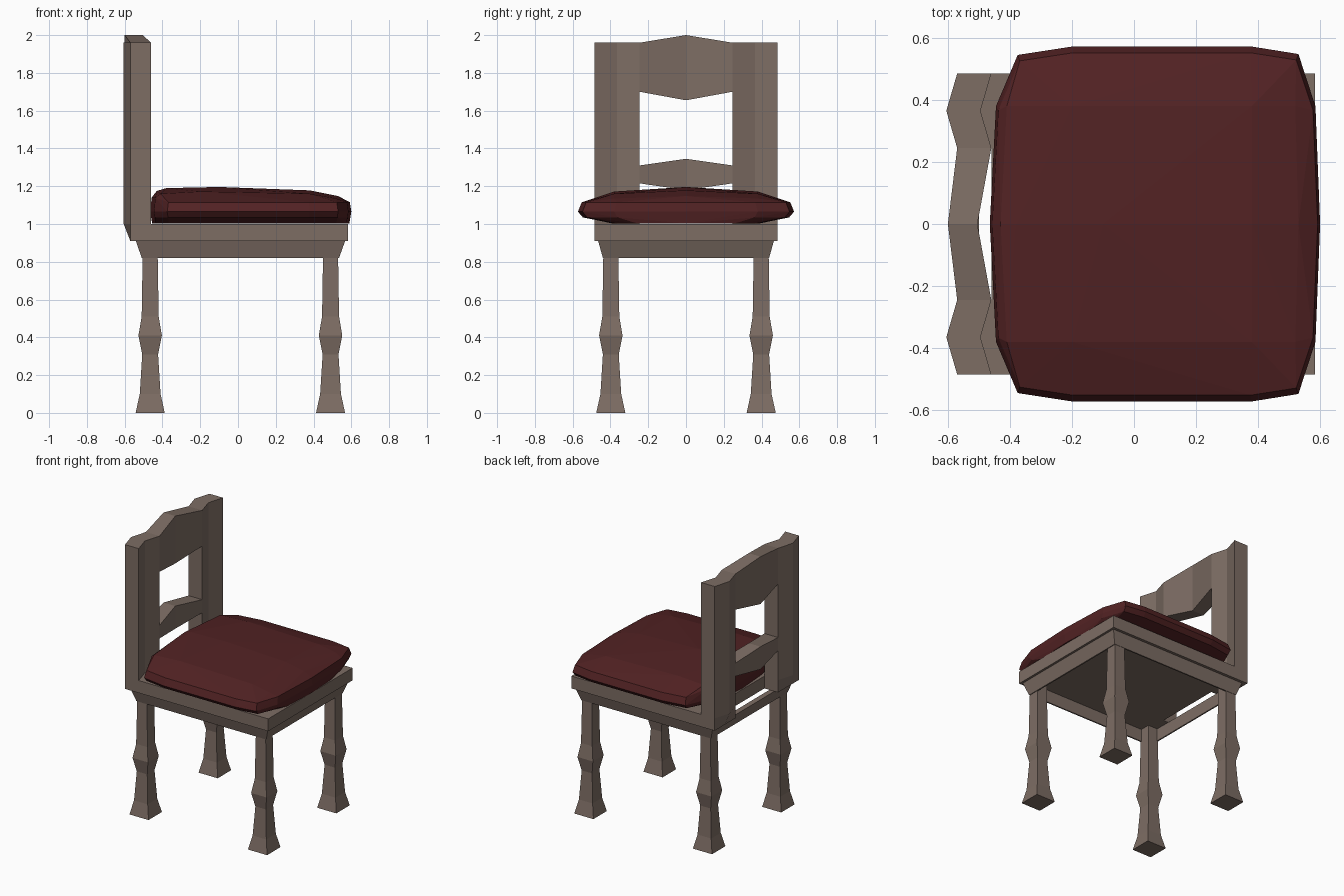
import bpy, bmesh

if "Cube" in bpy.data.objects:
    bpy.data.objects.remove(bpy.data.objects["Cube"], do_unlink=True)


def material(name, color):
    m = bpy.data.materials.new(name)
    m.use_nodes = True
    m.diffuse_color = color
    m.node_tree.nodes["Principled BSDF"].inputs["Base Color"].default_value = color
    return m


wood = material("greyed wood", (0.205, 0.153, 0.127, 1))
fabric = material("dark red fabric", (0.084, 0.016, 0.017, 1))


def finish(name, bm, mat):
    bmesh.ops.recalc_face_normals(bm, faces=bm.faces)
    mesh = bpy.data.meshes.new(name)
    bm.to_mesh(mesh)
    bm.free()
    mesh.materials.append(mat)
    obj = bpy.data.objects.new(name, mesh)
    bpy.context.collection.objects.link(obj)
    return obj


def loft(name, rings, closed=False):
    """Skin rings of points; cap the ends, or join last to first."""
    bm = bmesh.new()
    loops = [[bm.verts.new(p) for p in ring] for ring in rings]
    n = len(loops[0])
    pairs = list(zip(loops, loops[1:]))
    if closed:
        pairs.append((loops[-1], loops[0]))
    else:
        bm.faces.new(loops[0])
        bm.faces.new(loops[-1])
    for a, b in pairs:
        for i in range(n):
            j = (i + 1) % n
            bm.faces.new((a[i], a[j], b[j], b[i]))
    return finish(name, bm, wood)


def rect(x0, x1, y, z):
    return [(x0, -y, z), (x1, -y, z), (x1, y, z), (x0, y, z)]


# Seat plate, stopping short of the backrest so a slot stays open
loft("seat_plate", [rect(-0.46, 0.583, 0.485, z) for z in (0.91, 1.0)])

# Tapered hollow skirt under the plate
loft("seat_skirt", [rect(-0.54, 0.567, 0.465, 0.91), rect(-0.51, 0.535, 0.44, 0.82),
                    rect(-0.50, 0.525, 0.43, 0.82), rect(-0.50, 0.525, 0.43, 0.91)],
     closed=True)

# Turned square legs: height, half width
LEG = [(0, 0.077), (0.1, 0.055), (0.31, 0.042), (0.41, 0.062), (0.51, 0.045),
       (0.82, 0.04), (0.912, 0.04)]
for end, cx in (("back", -0.465), ("front", 0.49)):
    for side, cy in (("left", 0.398), ("right", -0.398)):
        loft(f"{end}_{side}_leg",
             [[(cx + sx * w, cy + sy * w, z)
               for sx, sy in ((-1, -1), (1, -1), (1, 1), (-1, 1))] for z, w in LEG])

# Backrest posts with a folded ridge; the ridge dies out at the foot
for side, s in (("left", 1), ("right", -1)):
    def section(z, back, front):
        pts = [(-0.57, 0.485), (back, 0.365), (-0.57, 0.245),
               (-0.46, 0.245), (front, 0.365), (-0.46, 0.485)]
        return [(x, s * y, z) for x, y in pts]
    loft(f"{side}_back_post", [section(0.91, -0.57, -0.46), section(1.0, -0.605, -0.46),
                               section(1.0, -0.605, -0.495), section(1.96, -0.605, -0.495)])


# Crest and slat, bowed backwards at the centre
def rail(name, ends, middle):
    rings = []
    for y, back, front, (lo, hi) in ((-0.245, -0.57, -0.46, ends),
                                     (0, -0.6, -0.505, middle),
                                     (0.245, -0.57, -0.46, ends)):
        rings.append([(back, y, lo), (front, y, lo), (front, y, hi), (back, y, hi)])
    loft(name, rings)


rail("crest_rail", (1.70, 1.96), (1.655, 2.0))
rail("lower_slat", (1.215, 1.31), (1.18, 1.345))

# Cushion: faceted hull of scaled outlines and crown points
OUTLINE = [(-0.465, 0), (-0.445, 0.38), (-0.375, 0.545), (-0.2, 0.572),
           (0.38, 0.572), (0.53, 0.548), (0.585, 0.38), (0.6, 0)]
LEVELS = [(0.98, 0.68, 1.003), (0.99, 0.955, 1.035), (1, 1, 1.065), (0.985, 0.965, 1.115)]
CROWN = [(-0.41, 0.38, 1.16), (-0.2, 0.38, 1.172), (0.38, 0.38, 1.16), (0.52, 0.38, 1.135),
         (-0.43, 0, 1.175), (-0.38, 0, 1.19), (-0.1, 0, 1.196), (0.38, 0, 1.178),
         (0.53, 0, 1.148)]
bm = bmesh.new()
points = list(CROWN)
for sx, sy, z in LEVELS:
    for x, y in OUTLINE:
        lift = 0.025 if z > 1.1 and x < -0.4 else 0
        points.append((0.067 + (x - 0.067) * sx, y * sy, z + lift))
for x, y, z in points:
    for s in ((1, -1) if y else (1,)):
        bm.verts.new((x, s * y, z))
hull = bmesh.ops.convex_hull(bm, input=bm.verts)
unused = [v for v in bm.verts if not v.link_faces]
bmesh.ops.delete(bm, geom=unused, context="VERTS")
finish("seat_cushion", bm, fabric)
